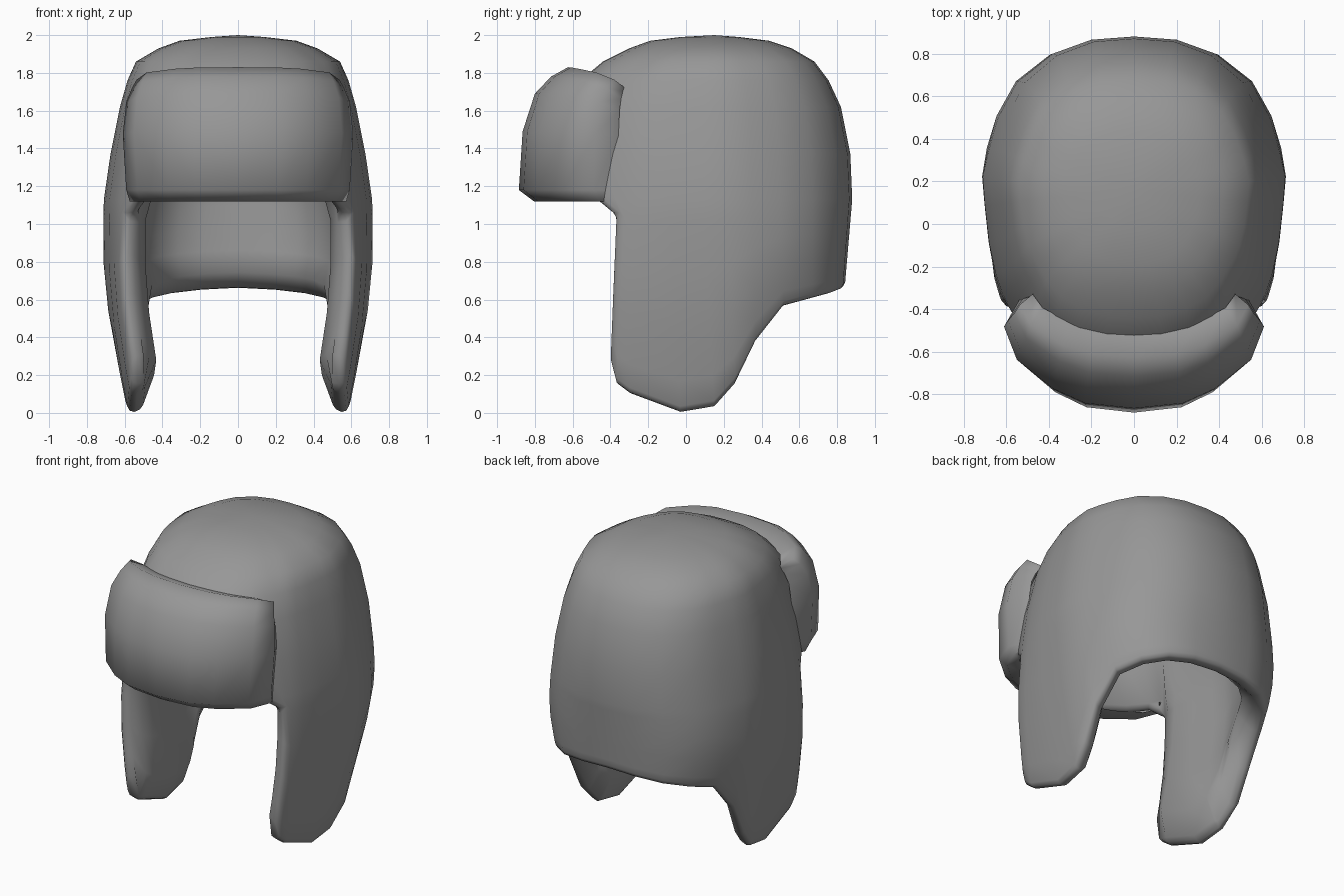
import bpy, math

if "Cube" in bpy.data.objects:
    bpy.data.objects.remove(bpy.data.objects["Cube"])

grey = bpy.data.materials.new("grey_cloth")
grey.diffuse_color = (.31, .31, .31, 1)
grey.use_nodes = True
grey.node_tree.nodes["Principled BSDF"].inputs["Base Color"].default_value = grey.diffuse_color


def make_part(name, verts, faces, angle):
    """Build half a part (x >= 0), mirror it and smooth it."""
    me = bpy.data.meshes.new(name)
    me.from_pydata(verts, [], faces)
    me.materials.append(grey)
    ob = bpy.data.objects.new(name, me)
    bpy.context.collection.objects.link(ob)
    bpy.ops.object.select_all(action='DESELECT')
    ob.select_set(True)
    bpy.context.view_layer.objects.active = ob
    bpy.ops.object.shade_smooth_by_angle(angle=math.radians(angle))
    mirror = ob.modifiers.new("Mirror", 'MIRROR')
    mirror.use_clip = True
    mirror.merge_threshold = 0.002
    return ob


# Hat shell: plan at brow height, back to front, with the hem point below (x, y, z)
BROW = 1.13
back_and_ears = [
    ((0, .88), (0, .84, .66)), ((.20, .865), (.20, .83, .65)),
    ((.38, .80), (.37, .78, .63)), ((.54, .67), (.50, .67, .60)),
    ((.63, .50), (.58, .52, .56)), ((.68, .35), (.61, .37, .37)),
    ((.71, .22), (.61, .26, .15)), ((.70, .09), (.59, .15, .03)),
    ((.68, -.09), (.58, -.03, .0)), ((.65, -.23), (.57, -.30, .10)),
    ((.62, -.32), (.56, -.37, .15)), ((.59, -.375), (.56, -.41, .30)),
]
front = [(.54, -.48), (.45, -.60), (.32, -.69), (.16, -.74), (0, -.75)]
plan = [p for p, _ in back_and_ears] + front

# Dome rings: height, half width, back y, front y
rings = [(BROW, .71, .88, -.75), (1.37, .675, .87, -.73), (1.62, .625, .82, -.66),
         (1.76, .585, .755, -.56), (1.86, .54, .68, -.44), (1.93, .42, .56, -.30),
         (1.97, .31, .44, -.19), (1.99, .14, .28, -.03)]
n, m = len(plan), len(back_and_ears)
HEM = .4
edge_pad = {m - 1: HEM, m - 2: .75}      # thinner padding towards the front edge
verts, faces, pad = [], [], []
for z, half, yb, yf in rings:
    for c, (x, y) in enumerate(plan):
        k = (yb - .15) / .73 if y > .15 else (.15 - yf) / .90
        verts.append((x * half / .71, .15 + (y - .15) * k, z))
        pad.append(HEM if z == BROW and c >= m - 1 else 1)
for r in range(len(rings) - 1):
    for c in range(n - 1):
        a = r * n + c
        faces.append((a, a + n, a + n + 1, a + 1))
top = len(verts)
verts.append((0, .15, 2.0))
pad.append(1)
last = (len(rings) - 1) * n
faces += [(last + c, top, last + c + 1) for c in range(n - 1)]

# Neck guard and ear flaps hang from the brow ring
upper = list(range(m))
for t in (.1, .35, .6, .85, 1):
    lower = []
    for c, ((x, y), (bx, by, bz)) in enumerate(back_and_ears):
        bulge = 1 + .06 * math.sin(math.pi * t)
        lower.append(len(verts))
        verts.append(((x + (bx - x) * t) * bulge, y + (by - y) * t, BROW + (bz - BROW) * t))
        pad.append(HEM if t == 1 else edge_pad.get(c, 1))
    for c in range(m - 1):
        faces.append((lower[c], upper[c], upper[c + 1], lower[c + 1]))
    if t == .1:
        faces.append((lower[-1], m - 1, m))     # corner where flap meets brow
    upper = lower

shell = make_part("hat_shell", verts, faces, 80)
group = shell.vertex_groups.new(name="padding")
for i, weight in enumerate(pad):
    group.add([i], weight, 'REPLACE')
solid = shell.modifiers.new("Padding", 'SOLIDIFY')
solid.thickness = .17
solid.offset = -1
solid.vertex_group = "padding"
bevel = shell.modifiers.new("Soft hem", 'BEVEL')
bevel.width = .03
bevel.segments = 2
bevel.limit_method = 'ANGLE'
bevel.angle_limit = math.radians(55)

# Turned-up front flap: plan from centre to side, profile from underside to top
outline = [(0, -.885), (.23, -.86), (.38, -.79), (.55, -.65), (.61, -.49), (.54, -.36)]
profile = [(.90, .22, 1.12), (.94, .08, 1.12), (.97, 0, 1.18), (1, .02, 1.49),
           (.97, .085, 1.69), (.92, .17, 1.78), (.88, .26, 1.83), (.78, .38, 1.785)]
w = len(outline)
verts, faces = [], []
for kx, dy, z in profile:
    for i, (x, y) in enumerate(outline):
        side = i / (w - 1)
        drop = .12 * side ** 3 * max(0, (z - 1.4) / .4)
        verts.append((x * kx, y + dy * (1 - .9 * side ** 2), z - drop))
for r in range(len(profile) - 1):
    for c in range(w - 1):
        a = r * w + c
        faces.append((a, a + 1, a + w + 1, a + w))
make_part("front_flap", verts, faces, 100)
